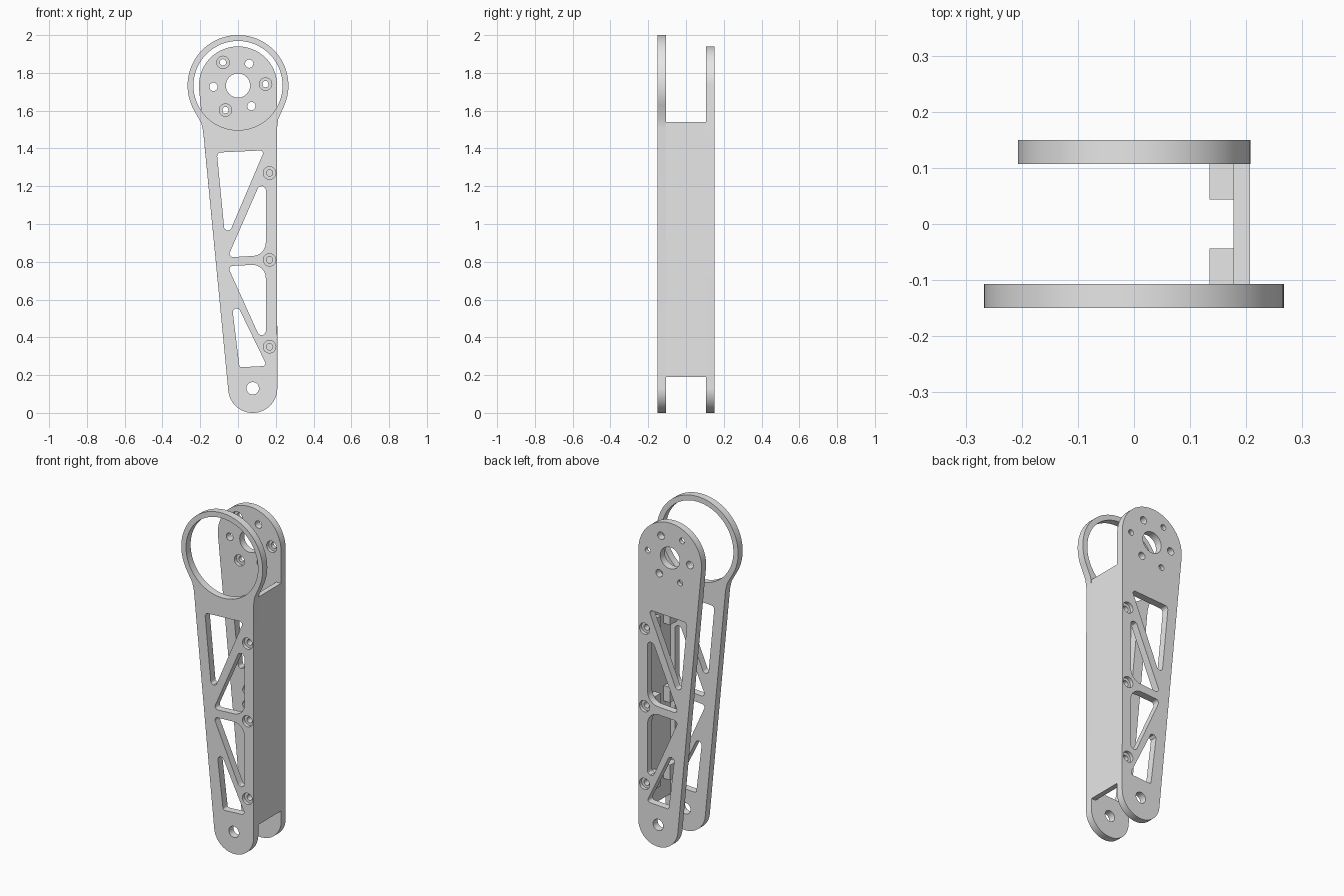
import bpy, bmesh, math
from mathutils import Vector

if "Cube" in bpy.data.objects:
    bpy.data.objects.remove(bpy.data.objects["Cube"], do_unlink=True)

grey = bpy.data.materials.new("light_grey")
grey.use_nodes = True
grey.diffuse_color = (0.8, 0.8, 0.8, 1)
grey.node_tree.nodes["Principled BSDF"].inputs["Base Color"].default_value = (0.8, 0.8, 0.8, 1)

FOOT, HEAD = Vector((0.078, 0.13)), Vector((0, 1.733))
FOOT_R, HEAD_R, RING_R, RING_HOLE = 0.13, 0.207, 0.267, 0.236
INNER, OUTER = 0.107, 0.15          # plate faces, measured from the middle
SCREWS = [Vector((0.167, z)) for z in (0.35, 0.81, 1.27)]
SCREW_R, BORE_R, BORE_DEPTH = 0.017, 0.033, 0.02


def arc(centre, radius, start, end, steps=24):
    angles = [math.radians(start + (end - start) * i / steps) for i in range(steps + 1)]
    return [centre + radius * Vector((math.cos(a), math.sin(a))) for a in angles]


def circle(centre, radius, sides=32):
    return arc(centre, radius, 0, 360, sides)[:-1]


def rounded(corners):
    """Polygon from (x, z, corner radius) entries."""
    points = []
    for i, (x, z, r) in enumerate(corners):
        p = Vector((x, z))
        a = (Vector(corners[i - 1][:2]) - p).normalized()
        b = (Vector(corners[(i + 1) % len(corners)][:2]) - p).normalized()
        half = a.angle(b) / 2
        centre = p + (a + b).normalized() * r / math.sin(half)
        reach = r / math.tan(half)
        first, last = p + a * reach - centre, p + b * reach - centre
        points += [centre + first.lerp(last, t / 8).normalized() * r for t in range(9)]
    return points


def rectangle(x0, x1, z0, z1):
    return [Vector(p) for p in ((x0, z0), (x1, z0), (x1, z1), (x0, z1))]


def prism(name, loops, y0, y1):
    """Extrude x-z outlines from y0 to y1."""
    bm = bmesh.new()
    for loop in loops:
        front = [bm.verts.new((p.x, y0, p.y)) for p in loop]
        back = [bm.verts.new((p.x, y1, p.y)) for p in loop]
        bm.faces.new(front)
        bm.faces.new(back[::-1])
        for i in range(len(loop)):
            bm.faces.new((front[i - 1], back[i - 1], back[i], front[i]))
    bmesh.ops.recalc_face_normals(bm, faces=bm.faces)
    mesh = bpy.data.meshes.new(name)
    bm.to_mesh(mesh)
    bm.free()
    obj = bpy.data.objects.new(name, mesh)
    bpy.context.collection.objects.link(obj)
    return obj


def finish(obj, cutters=()):
    """Colour the part, cut it, and smooth its round edges."""
    obj.data.materials.append(grey)
    for cutter in cutters:
        cutter.hide_render = True
        mod = obj.modifiers.new("cut", 'BOOLEAN')
        mod.operation, mod.solver, mod.object = 'DIFFERENCE', 'EXACT', cutter
    if cutters:
        graph = bpy.context.evaluated_depsgraph_get()
        mesh = bpy.data.meshes.new_from_object(obj.evaluated_get(graph))
        obj.modifiers.clear()
        obj.data = mesh
        for cutter in cutters:
            bpy.data.objects.remove(cutter, do_unlink=True)
    bpy.ops.object.select_all(action='DESELECT')
    obj.select_set(True)
    bpy.context.view_layer.objects.active = obj
    bpy.ops.object.shade_smooth_by_angle(angle=math.radians(30))


# Plate outlines: half a profile mirrored over the slanted centre line
axis = (HEAD - FOOT).normalized()
lean = math.degrees(math.atan2(-axis.x, axis.y))


def outline(radius, start, neck=()):
    half = arc(FOOT, FOOT_R, lean - 90, 0) + [Vector(p) for p in neck]
    half += arc(HEAD, radius, start, 90 + lean, 32)
    mirrored = []
    for p in half[1:-1]:
        d = p - FOOT
        mirrored.append(FOOT + 2 * d.dot(axis) * axis - d)
    return half + mirrored[::-1]


# Truss windows shared by both plates
windows = [rounded(c) for c in (
    [(-0.112, 1.378, 0.02), (0.14, 1.39, 0.015), (-0.066, 0.905, 0.02)],
    [(0.147, 1.285, 0.022), (0.147, 0.835, 0.07), (-0.055, 0.823, 0.018)],
    [(-0.055, 0.777, 0.018), (0.147, 0.787, 0.07), (0.147, 0.33, 0.022)],
    [(-0.042, 0.65, 0.02), (0.008, 0.241, 0.012), (0.153, 0.249, 0.015)])]
common = windows + [circle(FOOT, 0.033)] + [circle(s, SCREW_R) for s in SCREWS]
bores = [circle(s, BORE_R) for s in SCREWS]

# Front plate with open ring
front = prism("front_plate", [outline(RING_R, -23, [(0.207, 1.51), (0.213, 1.555)])], -OUTER, -INNER)
finish(front, [
    prism("front_openings", common + [circle(HEAD, RING_HOLE, 64)], -0.2, -0.08),
    prism("front_bores", bores, -0.2, -OUTER + BORE_DEPTH)])

# Back plate with motor mounting holes
mount = [circle(HEAD, 0.064)]
mount_bores = []
for k in range(3):
    turn = math.radians(3 + 120 * k)
    for offset, reach, r in ((0, 0.146, SCREW_R), (math.pi / 3, 0.13, 0.022)):
        spot = HEAD + reach * Vector((math.cos(turn + offset), math.sin(turn + offset)))
        mount.append(circle(spot, r))
        if not offset:
            mount_bores.append(circle(spot, BORE_R))
back = prism("back_plate", [outline(HEAD_R, 0)], INNER, OUTER)
finish(back, [
    prism("back_openings", common + mount, 0.08, 0.2),
    prism("back_bores", bores, OUTER - BORE_DEPTH, 0.2),
    prism("mount_bores", mount_bores, 0.08, INNER + BORE_DEPTH)])


# Side wall and screw posts joining the plates
def pilots(side):
    return prism("pilot_holes", [circle(s, SCREW_R) for s in SCREWS],
                 *sorted((side * 0.06, side * 0.12)))


wall = prism("side_wall", [rectangle(0.177, 0.207, 0.19, 1.54)], -INNER, INNER)
finish(wall, [pilots(-1), pilots(1)])
for side, label in ((-1, "front"), (1, "back")):
    blocks = [rectangle(0.135, 0.177, s.y - 0.045, s.y + 0.045) for s in SCREWS]
    posts = prism(label + "_screw_posts", blocks, *sorted((side * 0.044, side * INNER)))
    finish(posts, [pilots(side)])
